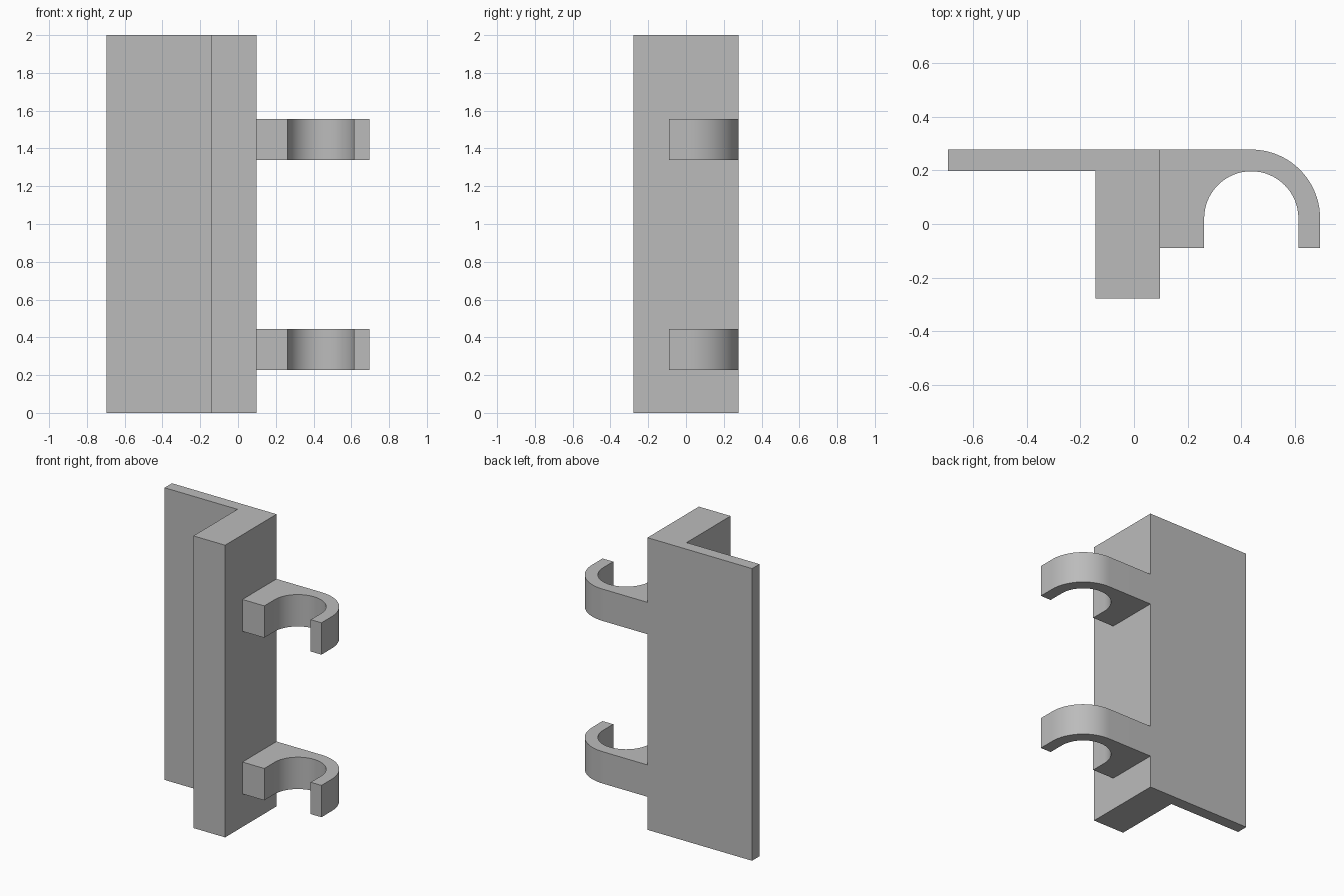
import bpy, bmesh, math

cube = bpy.data.objects.get("Cube")
if cube:
    bpy.data.objects.remove(cube, do_unlink=True)

grey = bpy.data.materials.new("plain grey")
grey.use_nodes = True
colour = (0.5, 0.5, 0.5, 1)
grey.diffuse_color = colour
grey.node_tree.nodes["Principled BSDF"].inputs["Base Color"].default_value = colour


def extrude_profile(name, points, z0, z1):
    """Extrude a counter-clockwise outline from z0 up to z1."""
    bm = bmesh.new()
    face = bm.faces.new([bm.verts.new((x, y, z0)) for x, y in points])
    result = bmesh.ops.extrude_face_region(bm, geom=[face])
    top = [v for v in result["geom"] if isinstance(v, bmesh.types.BMVert)]
    bmesh.ops.translate(bm, verts=top, vec=(0, 0, z1 - z0))
    bmesh.ops.recalc_face_normals(bm, faces=bm.faces)
    mesh = bpy.data.meshes.new(name)
    bm.to_mesh(mesh)
    bm.free()
    mesh.materials.append(grey)
    obj = bpy.data.objects.new(name, mesh)
    bpy.context.collection.objects.link(obj)
    return obj


def arc(radius, start, end, steps):
    """Points on an arc about the clip centre, angles in degrees."""
    angles = [math.radians(start + (end - start) * i / steps) for i in range(steps + 1)]
    return [(CX + radius * math.cos(a), CY + radius * math.sin(a)) for a in angles]


BACK, FRONT, TIP = 0.278, -0.278, -0.09
SIDE = 0.097
CX, CY = 0.438, 0.021
INNER, OUTER = 0.176, 0.257

# Angle-section body: thin plate with a thick forward leg
extrude_profile("angle_body", [
    (-0.695, BACK), (-0.695, 0.198), (-0.143, 0.198),
    (-0.143, FRONT), (SIDE, FRONT), (SIDE, BACK)], 0, 2)

# Hooked clips, open to the front
clip_outline = (
    [(SIDE, BACK), (SIDE, TIP), (CX - INNER, TIP)]
    + arc(INNER, 180, 0, 32)
    + [(CX + INNER, TIP), (CX + OUTER, TIP)]
    + arc(OUTER, 0, 90, 20))
clips = [extrude_profile(name, clip_outline, z, z + 0.218)
         for name, z in (("lower_clip", 0.226), ("upper_clip", 1.339))]

# Smooth the curved walls, keep the edges sharp
bpy.ops.object.select_all(action="DESELECT")
for clip in clips:
    clip.select_set(True)
bpy.context.view_layer.objects.active = clips[0]
bpy.ops.object.shade_smooth_by_angle(angle=math.radians(30))
